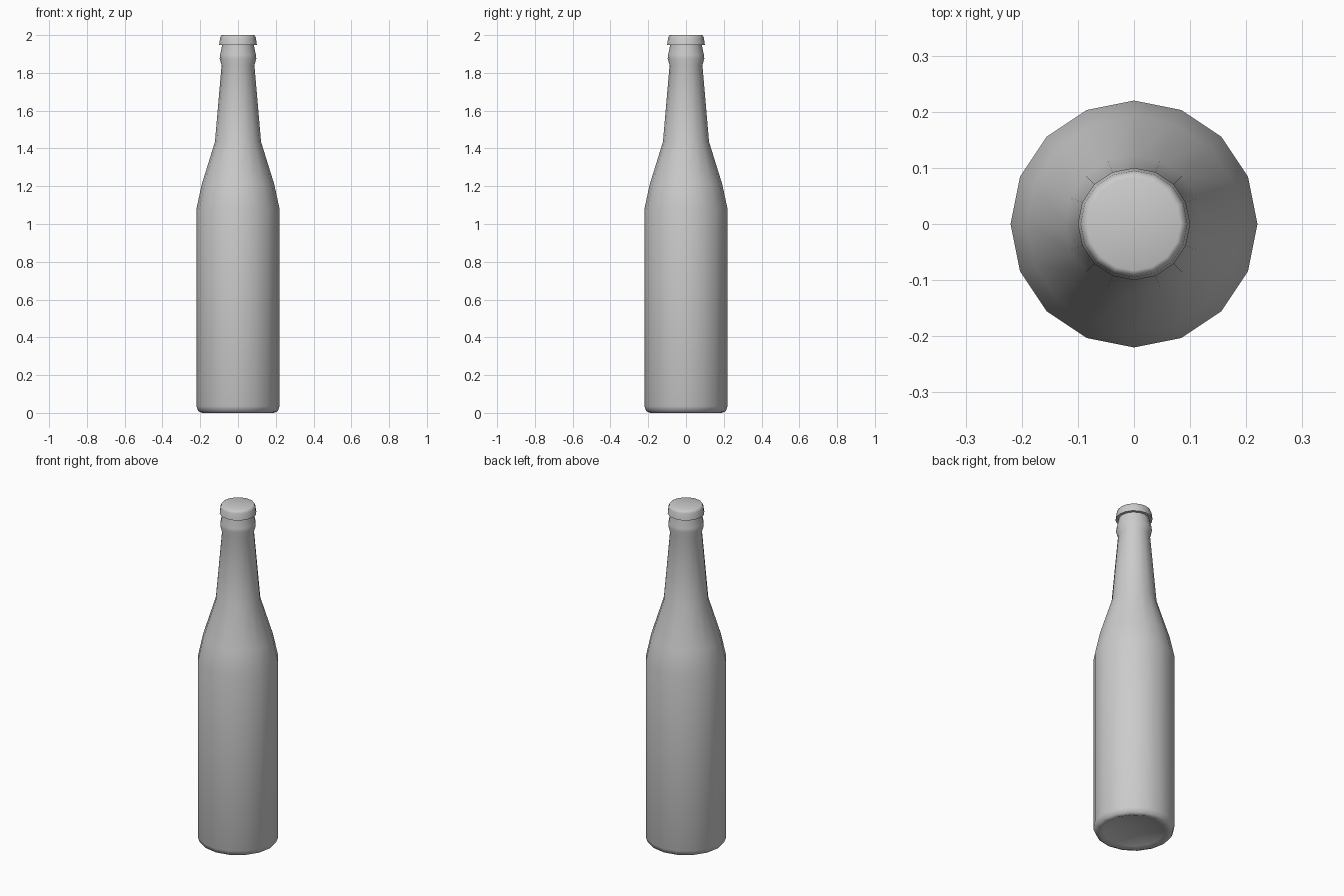
import bpy, bmesh, math

if "Cube" in bpy.data.objects:
    bpy.data.objects.remove(bpy.data.objects["Cube"])

SIDES = 16


def lathe(name, profile, angle):
    """Revolve (radius, z) points about z; radius 0 makes a pole."""
    bm = bmesh.new()
    rings = []
    for r, z in profile:
        if r == 0:
            rings.append([bm.verts.new((0, 0, z))] * SIDES)
        else:
            rings.append([bm.verts.new((r * math.cos(2 * math.pi * i / SIDES),
                                        r * math.sin(2 * math.pi * i / SIDES), z))
                          for i in range(SIDES)])
    for a, b in zip(rings, rings[1:]):
        for i in range(SIDES):
            j = (i + 1) % SIDES
            quad = list(dict.fromkeys((a[i], a[j], b[j], b[i])))
            bm.faces.new(quad)
    bmesh.ops.recalc_face_normals(bm, faces=bm.faces)
    mesh = bpy.data.meshes.new(name)
    bm.to_mesh(mesh)
    bm.free()
    obj = bpy.data.objects.new(name, mesh)
    bpy.context.collection.objects.link(obj)
    bpy.ops.object.select_all(action='DESELECT')
    obj.select_set(True)
    bpy.context.view_layer.objects.active = obj
    bpy.ops.object.shade_smooth_by_angle(angle=math.radians(angle))
    return obj


# Bottle: dished base, straight body, sloped shoulder, tapered neck, collar
lathe("bottle", [
    (0, 0.045), (0.165, 0.01), (0.19, 0.0), (0.21, 0.008), (0.22, 0.035),
    (0.22, 1.08), (0.192, 1.21), (0.122, 1.435),
    (0.087, 1.84), (0.097, 1.875), (0.095, 1.895), (0.083, 1.95),
    (0.083, 1.975), (0, 1.975)], 60)

# Cap: flared skirt with rounded top edge
lathe("cap", [
    (0.083, 1.947), (0.1, 1.947), (0.095, 1.985), (0.09, 1.997), (0.083, 2.0),
    (0, 2.0)], 60)
